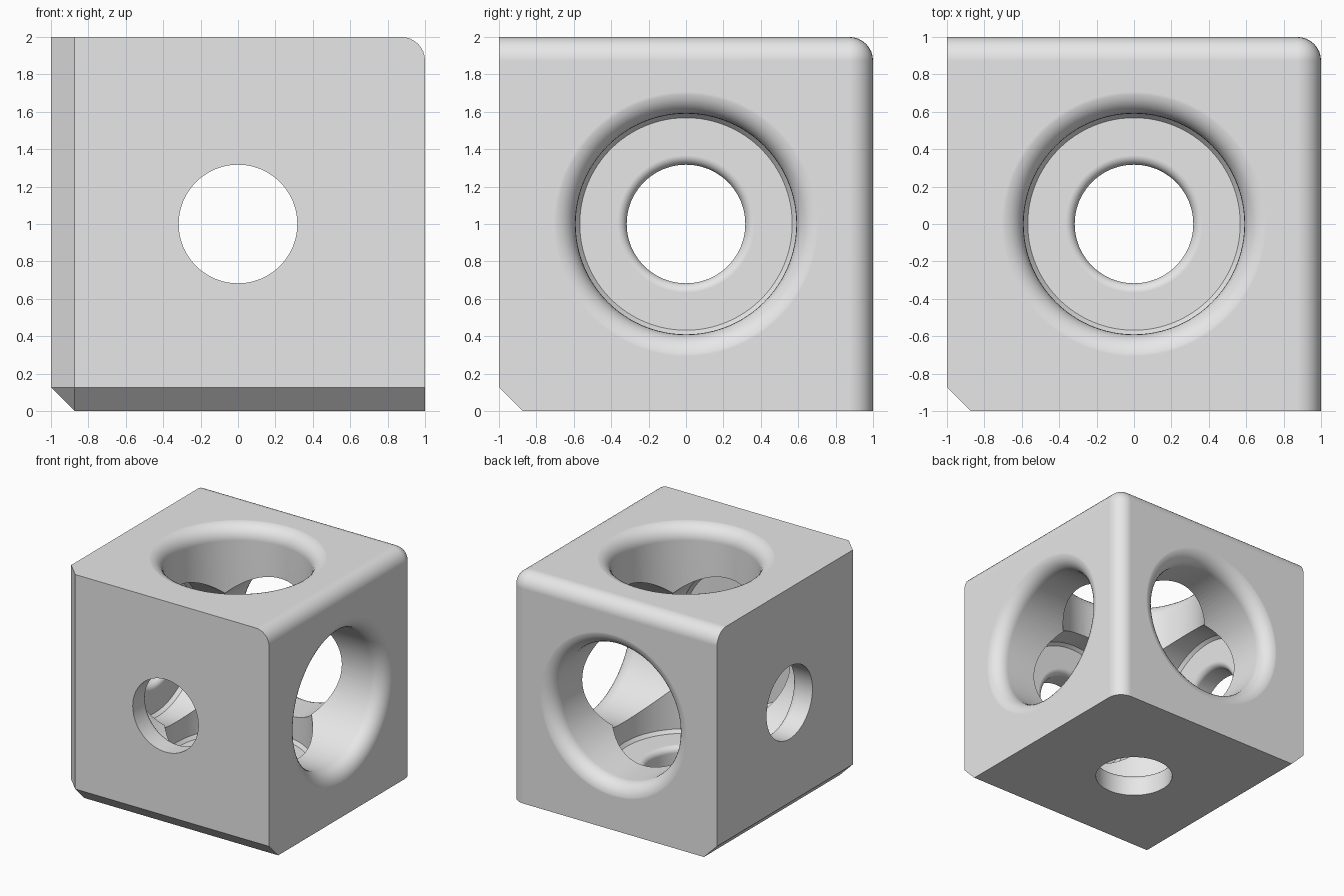
import bpy, bmesh
from math import sin, cos, pi, radians
from mathutils import Matrix, Vector

if "Cube" in bpy.data.objects:
    bpy.data.objects.remove(bpy.data.objects["Cube"], do_unlink=True)

EDGE = 0.127        # width of the cube's rounds and chamfers, and of the mouth round
BORE, HOLE = 0.59, 0.317
FLOOR = -0.8        # bore floor, measured from the cube centre
LIP = 0.05          # round on the inner rim of the small hole
CENTRE = Matrix.Translation((0, 0, 1))

grey = bpy.data.materials.new("plain grey")
grey.use_nodes = True
grey.diffuse_color = (0.8, 0.8, 0.8, 1)
grey.node_tree.nodes["Principled BSDF"].inputs["Base Color"].default_value = (0.8, 0.8, 0.8, 1)


def make_object(name, bm):
    mesh = bpy.data.meshes.new(name)
    bm.to_mesh(mesh)
    bm.free()
    mesh.materials.append(grey)
    obj = bpy.data.objects.new(name, mesh)
    bpy.context.collection.objects.link(obj)
    return obj


def bevel_corner_edges(bm, corner, segments):
    """Bevel the three edges that meet at one corner of the cube."""
    vert = min(bm.verts, key=lambda v: (v.co - Vector(corner)).length)
    bmesh.ops.bevel(bm, geom=list(vert.link_edges), offset=EDGE, offset_type='OFFSET',
                    segments=segments, profile=0.5, affect='EDGES')


def quarter_round(radius, size, top, steps=8):
    """Profile points flaring outward from a wall to a flat face."""
    angles = [i * pi / 2 / steps for i in range(steps + 1)]
    return [(radius + size * (1 - cos(a)), top - size * (1 - sin(a))) for a in angles]


def make_cutter(name, turn):
    """Turned stepped bore: narrow hole, flat floor, wide bore, rounded mouth."""
    profile = [(0, -1.2), (HOLE, -1.2)]
    profile += quarter_round(HOLE, LIP, FLOOR)
    profile += [(BORE - 0.022, FLOOR), (BORE, FLOOR + 0.03)]
    profile += quarter_round(BORE, EDGE, 1.001)
    profile += [(BORE + EDGE, 1.2), (0, 1.2)]
    bm = bmesh.new()
    verts = [bm.verts.new((r, 0, h)) for r, h in profile]
    edges = [bm.edges.new(pair) for pair in zip(verts, verts[1:])]
    bmesh.ops.spin(bm, geom=verts + edges, cent=(0, 0, 0), axis=(0, 0, 1),
                   angle=2 * pi, steps=96)
    bmesh.ops.remove_doubles(bm, verts=bm.verts, dist=0.0001)
    bmesh.ops.recalc_face_normals(bm, faces=bm.faces)
    bm.transform(CENTRE @ turn)
    cutter = make_object(name, bm)
    cutter.hide_render = True
    return cutter


# Cube: one corner's edges rounded, the opposite corner's edges chamfered
bm = bmesh.new()
bmesh.ops.create_cube(bm, size=2)
bevel_corner_edges(bm, (1, 1, 1), 8)
bevel_corner_edges(bm, (-1, -1, -1), 1)
bmesh.ops.recalc_face_normals(bm, faces=bm.faces)
bm.transform(CENTRE)
block = make_object("bored_block", bm)

bpy.ops.object.select_all(action='DESELECT')
block.select_set(True)
bpy.context.view_layer.objects.active = block

# Three crossing bores, opening wide on the left, back and top
turns = {
    "side_bore": Matrix.Rotation(radians(90), 4, 'Y'),
    "back_bore": Matrix.Rotation(radians(-90), 4, 'X'),
    "top_bore": Matrix.Identity(4),
}
for name, turn in turns.items():
    cutter = make_cutter(name, turn)
    cut = block.modifiers.new(name, 'BOOLEAN')
    cut.operation = 'DIFFERENCE'
    cut.solver = 'EXACT'
    cut.object = cutter
    bpy.ops.object.modifier_apply(modifier=cut.name)
    bpy.data.objects.remove(cutter, do_unlink=True)

# Smooth rounds with crisp chamfers and flat faces
bpy.ops.object.shade_smooth_by_angle(angle=radians(30))
weighted = block.modifiers.new("flat_faces", 'WEIGHTED_NORMAL')
weighted.keep_sharp = True
